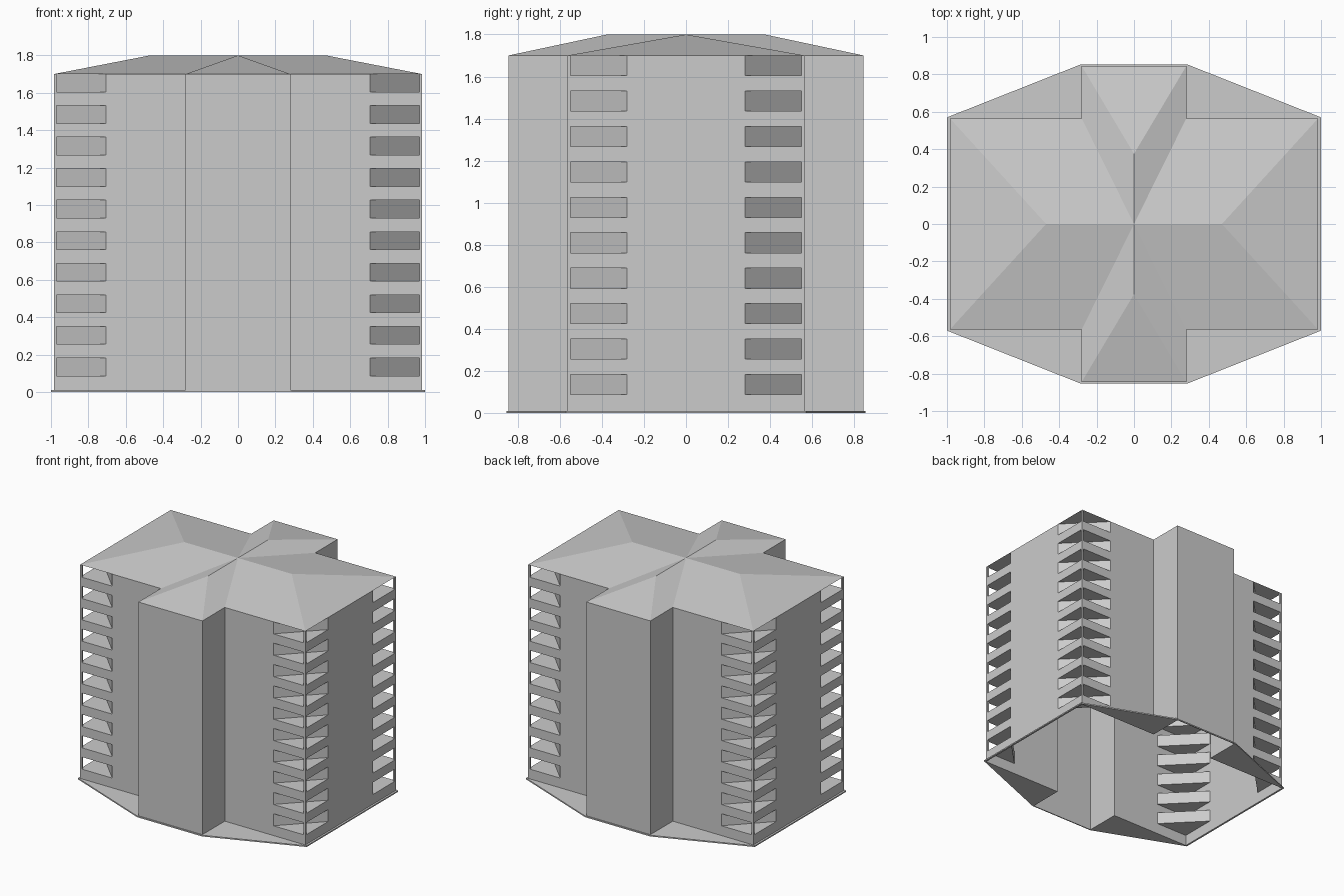
import bpy

cube = bpy.data.objects.get("Cube")
if cube:
    bpy.data.objects.remove(cube, do_unlink=True)

grey = bpy.data.materials.new("concrete grey")
grey.use_nodes = True
color = (0.6, 0.6, 0.6, 1)
grey.diffuse_color = color
grey.node_tree.nodes["Principled BSDF"].inputs["Base Color"].default_value = color

# Plan sizes: main block half sizes, cross wing half sizes, heights
BX, BY = 0.985, 0.565
WX, WY = 0.28, 0.845
EAVE, PEAK = 1.7, 1.8
FLOORS, PITCH, FIRST, OPENING = 10, 0.1686, 0.087, 0.0956
POST = 0.015


class Quarter:
    """Collects the faces of one quarter, then mirrors it in x and y."""

    def __init__(self):
        self.verts, self.faces = [], []

    def face(self, *points):
        start = len(self.verts)
        self.verts += points
        self.faces.append(range(start, start + len(points)))

    def flat(self, plan, z, up=True):
        points = [(x, y, z) for x, y in plan]
        self.face(*(points if up else points[::-1]))

    def wall(self, path, z0, z1):
        for (ax, ay), (bx, by) in zip(path, path[1:]):
            self.face((ax, ay, z0), (bx, by, z0), (bx, by, z1), (ax, ay, z1))

    def build(self, name):
        mesh = bpy.data.meshes.new(name)
        mesh.from_pydata(self.verts, [], [list(f) for f in self.faces])
        mesh.materials.append(grey)
        obj = bpy.data.objects.new(name, mesh)
        bpy.context.collection.objects.link(obj)
        weld = obj.modifiers.new("weld", 'WELD')
        weld.merge_threshold = 0.0001
        mirror = obj.modifiers.new("mirror", 'MIRROR')
        mirror.use_axis = (True, True, False)
        return obj


# Plan points of the balcony corner
side, corner, front = (BX, 0.28), (BX, BY), (0.705, BY)

# Plain full-height walls
walls = Quarter()
walls.wall([(BX, 0), side], 0, EAVE)
walls.wall([front, (WX, BY), (WX, WY), (0, WY)], 0, EAVE)
walls.build("tower_walls")

# Corner balconies: parapet bands alternating with recessed openings
balconies = Quarter()
band_start = 0
for i in range(FLOORS):
    z0 = FIRST + i * PITCH
    z1 = z0 + OPENING
    balconies.wall([side, corner, front], band_start, z0)
    balconies.wall([side, front], z0, z1)
    balconies.flat([side, corner, front], z0)
    balconies.flat([side, corner, front], z1, up=False)
    band_start = z1
balconies.build("corner_balconies")

# Slender corner posts
posts = Quarter()
px, py = BX - POST, BY - POST
posts.wall([(px, py), (BX, py), corner, (px, BY), (px, py)], FIRST, EAVE)
posts.build("corner_posts")

# Crossed hip roof: main ridge along x, wing ridge along y
roof = Quarter()
top = (0, 0, PEAK)
main_end, wing_end = (0.47, 0, PEAK), (0, 0.375, PEAK)
valley = (WX, BY, EAVE)
roof.face(top, main_end, (BX, BY, EAVE), valley)
roof.face(main_end, (BX, 0, EAVE), (BX, BY, EAVE))
roof.face(top, valley, (WX, WY, EAVE), wing_end)
roof.face(wing_end, (WX, WY, EAVE), (0, WY, EAVE))
roof.build("hip_roof")

# Thin ground plate filling the inner corners, open under the tower
base = Quarter()
PX, PY, QX, QY, THICK = 1.0, 0.57, 0.285, 0.853, 0.01
strips = [
    [(BX, 0), (PX, 0), (PX, PY), (BX, BY)],
    [(BX, BY), (PX, PY), (QX, QY), (WX, BY)],
    [(WX, BY), (QX, QY), (WX, WY)],
    [(WX, WY), (QX, QY), (0, QY), (0, WY)],
]
for strip in strips:
    base.flat(strip, THICK)
    base.flat(strip, 0, up=False)
base.wall([(PX, 0), (PX, PY), (QX, QY), (0, QY)], 0, THICK)
base.build("base_plate")
